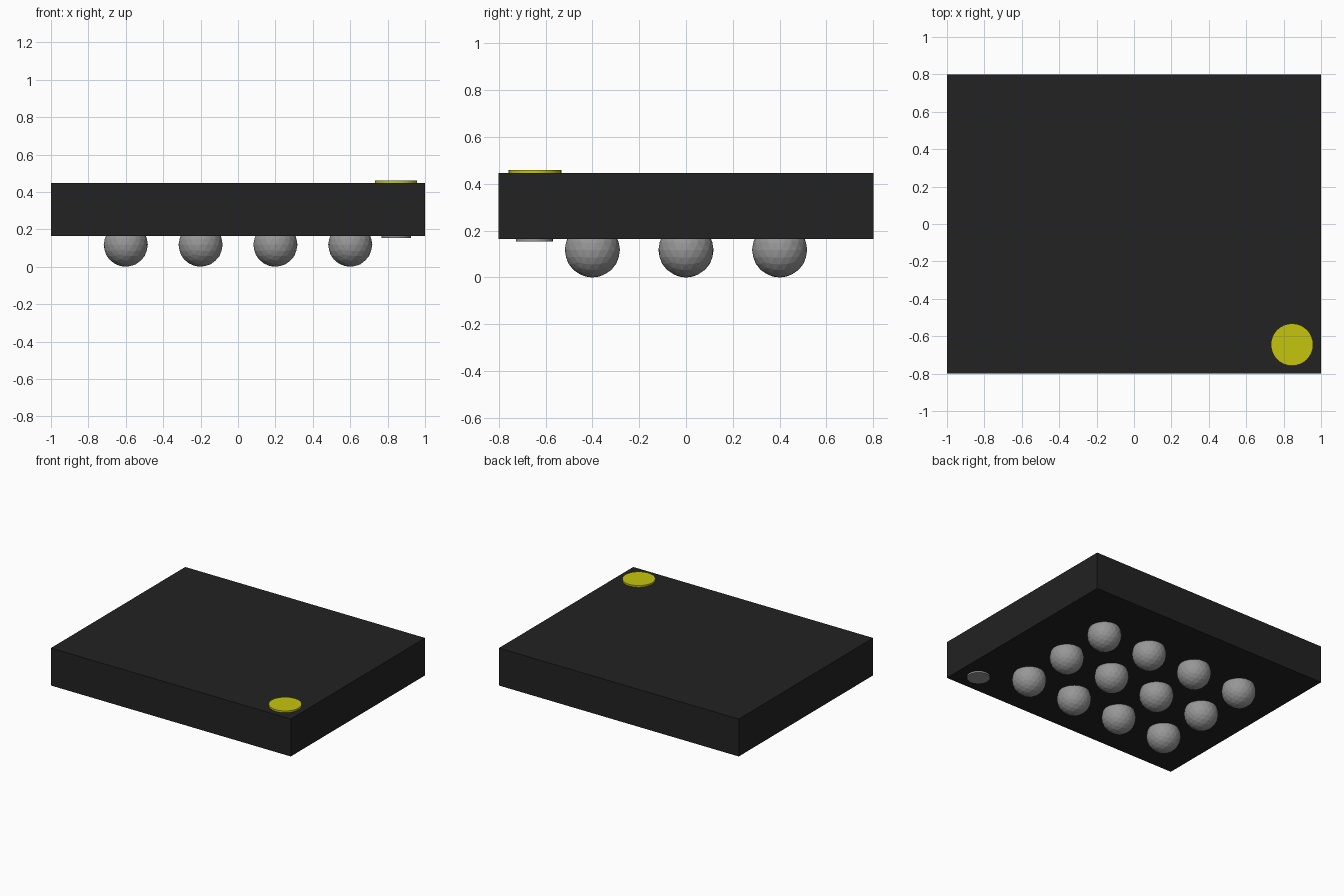
import bpy
import math

cube = bpy.data.objects.get("Cube")
if cube:
    bpy.data.objects.remove(cube, do_unlink=True)


def material(name, rgb):
    m = bpy.data.materials.new(name)
    m.use_nodes = True
    m.diffuse_color = (*rgb, 1)
    m.node_tree.nodes["Principled BSDF"].inputs["Base Color"].default_value = (*rgb, 1)
    return m


def finish(name, mat):
    ob = bpy.context.object
    ob.name = name
    ob.data.materials.append(mat)
    return ob


def disc(name, x, y, radius, z0, z1, mat):
    bpy.ops.mesh.primitive_cylinder_add(vertices=32, radius=radius, depth=z1 - z0,
                                        location=(x, y, (z0 + z1) / 2))
    finish(name, mat)
    bpy.ops.object.shade_smooth_by_angle(angle=math.radians(30))


black = material("black plastic", (0.016, 0.016, 0.016))
silver = material("solder grey", (0.31, 0.31, 0.31))
yellow = material("marker yellow", (0.56, 0.56, 0.004))

BOTTOM, TOP, BALL = 0.165, 0.447, 0.118

# Package body
bpy.ops.mesh.primitive_cube_add(size=1, location=(0, 0, (BOTTOM + TOP) / 2))
body = finish("package_body", black)
body.scale = (2, 1.6, TOP - BOTTOM)
bpy.ops.object.transform_apply(location=False, rotation=False, scale=True)

# Grid of solder balls, partly sunk into the underside
for row in range(3):
    for col in range(4):
        bpy.ops.mesh.primitive_ico_sphere_add(
            subdivisions=3, radius=BALL,
            location=(-0.6 + 0.4 * col, -0.4 + 0.4 * row, BALL))
        finish(f"solder_ball_{row + 1}_{col + 1}", silver)

# Corner markers above and below
disc("top_marker", 0.845, -0.645, 0.113, TOP - 0.01, 0.46, yellow)
disc("underside_marker", 0.845, -0.648, 0.079, 0.153, BOTTOM + 0.01, silver)
